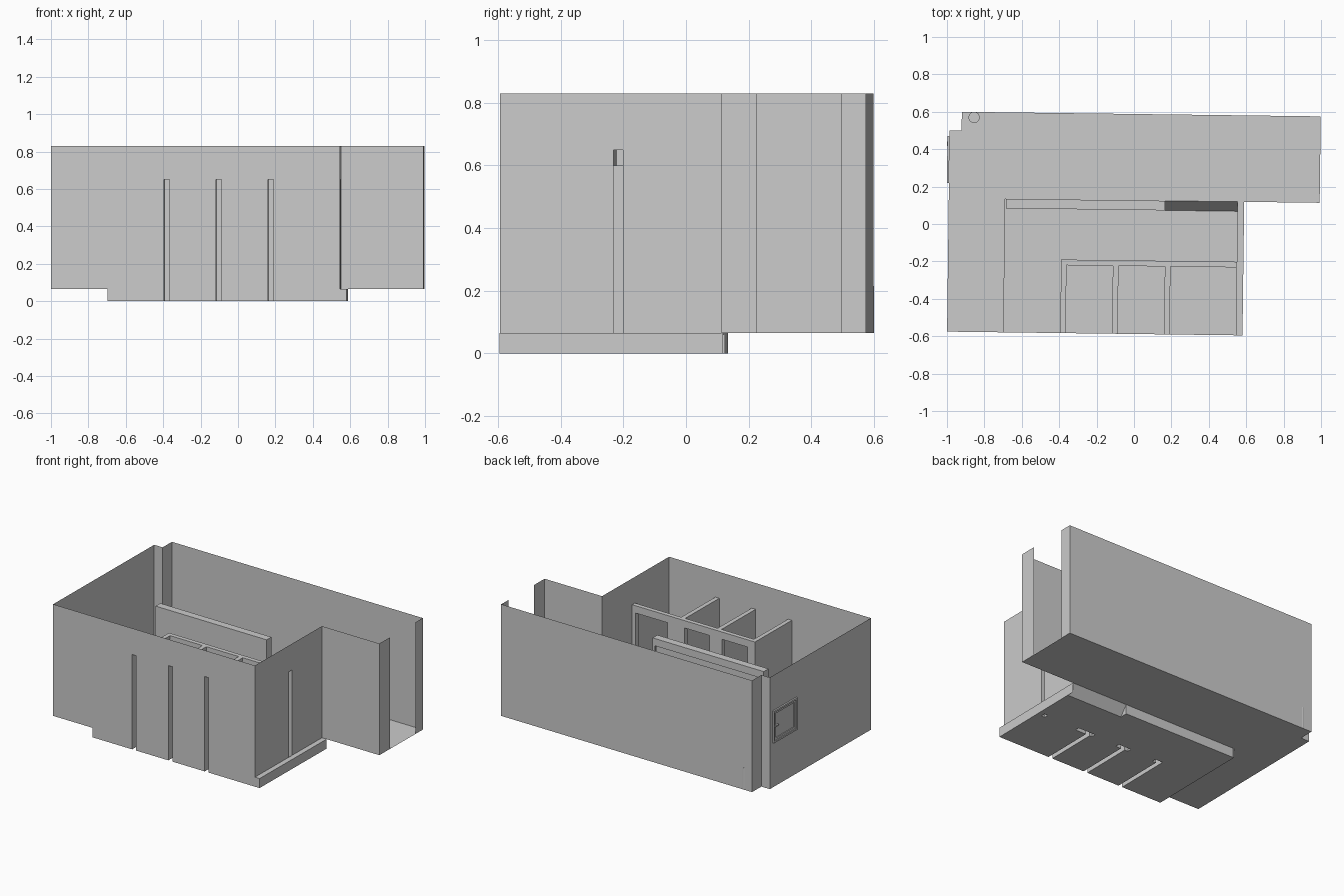
import bpy, bmesh
from mathutils import Matrix, Vector

cube = bpy.data.objects.get("Cube")
if cube:
    bpy.data.objects.remove(cube)

grey = bpy.data.materials.new("plain_grey")
grey.use_nodes = True
grey.diffuse_color = (0.6, 0.6, 0.6, 1)
grey.node_tree.nodes["Principled BSDF"].inputs["Base Color"].default_value = (0.6, 0.6, 0.6, 1)

TURN = -0.0127                                # the plan sits slightly rotated
STEP, TOP, LINTEL, LOW_TOP = 0.065, 0.83, 0.6, 0.65
LEFT, RIGHT, FRONT, BACK = -0.992, 0.991, -0.588, 0.588
ROOM_X, PIT_A, PIT_B = 0.552, -0.69, 0.5875   # room corner, sunken floor ends
ALCOVE_Y = 0.126
PY0, PY1 = -0.225, -0.195                     # partition faces
PX0 = -0.387
FINS = [(-0.387, -0.358), (-0.11, -0.08), (0.168, 0.198)]
DOORS = [(-0.33, -0.135), (-0.04, 0.15), (0.28, 0.525)]


def finish(name, bm):
    mesh = bpy.data.meshes.new(name)
    bm.to_mesh(mesh)
    bm.free()
    mesh.materials.append(grey)
    ob = bpy.data.objects.new(name, mesh)
    ob.rotation_euler.z = TURN
    bpy.context.collection.objects.link(ob)
    return ob


def sheet(bm, axis, at, u, v, holes=()):
    """Flat panel across an axis, with rectangular holes (u0, u1, v0, v1)."""
    us = sorted({*u, *(c for h in holes for c in h[:2] if u[0] < c < u[1])})
    vs = sorted({*v, *(c for h in holes for c in h[2:] if v[0] < c < v[1])})

    def point(a, b):
        return {"x": (at, a, b), "y": (a, at, b), "z": (a, b, at)}[axis]

    for a, b in zip(us, us[1:]):
        for c, d in zip(vs, vs[1:]):
            mu, mv = (a + b) / 2, (c + d) / 2
            if any(h[0] < mu < h[1] and h[2] < mv < h[3] for h in holes):
                continue
            corners = [point(a, c), point(b, c), point(b, d), point(a, d)]
            bm.faces.new([bm.verts.new(p) for p in corners])


def panels(name, *specs):
    bm = bmesh.new()
    for s in specs:
        sheet(bm, *s)
    bmesh.ops.remove_doubles(bm, verts=bm.verts, dist=0.0001)
    return finish(name, bm)


def boxes(name, *spans):
    bm = bmesh.new()
    for x0, x1, y0, y1, z0, z1 in spans:
        mid = Vector((x0 + x1, y0 + y1, z0 + z1)) / 2
        size = Matrix.Diagonal((x1 - x0, y1 - y0, z1 - z0, 1))
        bmesh.ops.create_cube(bm, size=1, matrix=Matrix.Translation(mid) @ size)
    return finish(name, bm)


# Floors on two levels
panels("upper_floor", ("z", STEP, (LEFT, RIGHT), (FRONT, BACK), [
    (PIT_A, ROOM_X, FRONT, ALCOVE_Y),
    (PIT_B, RIGHT, FRONT, ALCOVE_Y),
    (LEFT, -0.928, 0.488, BACK)]))
cavities = [(a, b, FRONT, PY0) for a, b in FINS]
solid_ends = [PX0] + [c for d in DOORS for c in d] + [ROOM_X]
cavities += [(a, b, PY0, PY1) for a, b in zip(solid_ends[::2], solid_ends[1::2])]
panels("sunken_floor",
       ("z", 0, (PIT_A, PIT_B), (FRONT, ALCOVE_Y),
        cavities + [(0.165, PIT_B, 0.075, ALCOVE_Y)]),
       ("x", PIT_A, (FRONT, ALCOVE_Y), (0, STEP)),
       ("x", PIT_B, (FRONT, ALCOVE_Y), (0, STEP)))

# Sloped step between the two levels
bm = bmesh.new()
slope = [(0.165, 0.075, 0), (PIT_B, 0.075, 0), (PIT_B, ALCOVE_Y, STEP), (0.165, ALCOVE_Y, STEP)]
bm.faces.new([bm.verts.new(p) for p in slope])
finish("sloped_step", bm)

# Outer walls
panels("front_wall", ("y", FRONT, (LEFT, PIT_B), (0, TOP),
       [(LEFT, PIT_A, 0, STEP), (ROOM_X, PIT_B, STEP, TOP)]
       + [(a, b, 0, LOW_TOP) for a, b in FINS]))
height = (STEP, TOP)
panels("room_side_wall", ("x", ROOM_X, (FRONT, ALCOVE_Y), height, [(PY0, PY1, STEP, LOW_TOP)]))
panels("alcove_wall", ("y", ALCOVE_Y, (ROOM_X, RIGHT), height))
panels("doorway_wall", ("x", RIGHT, (ALCOVE_Y, BACK), height, [(0.24, 0.508, STEP, TOP)]))
panels("back_wall", ("y", BACK, (-0.928, RIGHT), height))
panels("corner_notch", ("x", -0.928, (0.488, BACK), height), ("y", 0.488, (LEFT, -0.928), height))
panels("window_wall", ("x", LEFT, (FRONT, 0.488), height))

# Hollow partition with three door openings
door_holes = [(a, b, 0, LINTEL) for a, b in DOORS]
fin_holes = [(a, b, 0, LOW_TOP) for a, b in FINS]
specs = [("y", PY1, (PX0, ROOM_X), (0, LOW_TOP), door_holes),
         ("y", PY0, (PX0, ROOM_X), (0, LOW_TOP), door_holes + fin_holes),
         ("z", LOW_TOP, (PX0, ROOM_X), (PY0, PY1)),
         ("x", PX0, (PY0, PY1), (0, LOW_TOP))]
for a, b in DOORS:
    specs += [("x", a, (PY0, PY1), (0, LINTEL)), ("x", b, (PY0, PY1), (0, LINTEL)),
              ("z", LINTEL, (a, b), (PY0, PY1))]
panels("door_partition", *specs)

# Hollow dividers running to the front wall
for i, (a, b) in enumerate(FINS):
    panels(f"divider_{i + 1}",
           ("x", a, (FRONT, PY0), (0, LOW_TOP)), ("x", b, (FRONT, PY0), (0, LOW_TOP)),
           ("z", LOW_TOP, (a, b), (FRONT, PY0)))

# Free-standing low wall, with a shallow recess behind
wx, wy = (-0.685, 0.165), (0.075, ALCOVE_Y)
panels("low_wall",
       ("y", wy[0], wx, (0, LOW_TOP)),
       ("y", wy[1], wx, (0, LOW_TOP), [(-0.68, 0.145, STEP, LINTEL)]),
       ("y", wy[1] - 0.01, (-0.68, 0.145), (STEP, LINTEL)),
       ("z", LINTEL, (-0.68, 0.145), (wy[1] - 0.01, wy[1])),
       ("x", wx[0], wy, (0, LOW_TOP)), ("x", wx[1], wy, (0, LOW_TOP)),
       ("z", LOW_TOP, wx, wy))

# Window frame, sash and handle
y0, y1, z0, z1 = 0.207, 0.457, 0.37, 0.59


def ring(inset, width, depth):
    a, b, c, d = y0 + inset, y1 - inset, z0 + inset, z1 - inset
    x = (LEFT - depth, LEFT)
    return [(*x, a, a + width, c, d), (*x, b - width, b, c, d),
            (*x, a + width, b - width, c, c + width), (*x, a + width, b - width, d - width, d)]


boxes("window_frame", *ring(0, 0.012, 0.011))
boxes("window_sash", *ring(0.012, 0.014, 0.006))
boxes("window_handle", (LEFT - 0.012, LEFT, 0.405, 0.44, 0.475, 0.483))

# Open round bin in the back corner
bm = bmesh.new()
for r in (0.03, 0.025):
    bmesh.ops.create_cone(bm, cap_ends=False, segments=24, radius1=r, radius2=r, depth=0.15,
                          matrix=Matrix.Translation((-0.862, 0.559, STEP + 0.075)))
rims = [e for e in bm.edges if e.is_boundary and e.verts[0].co.z > STEP + 0.1]
bmesh.ops.bridge_loops(bm, edges=rims)
for f in bm.faces:
    f.smooth = abs(f.normal.z) < 0.5
finish("round_bin", bm)
